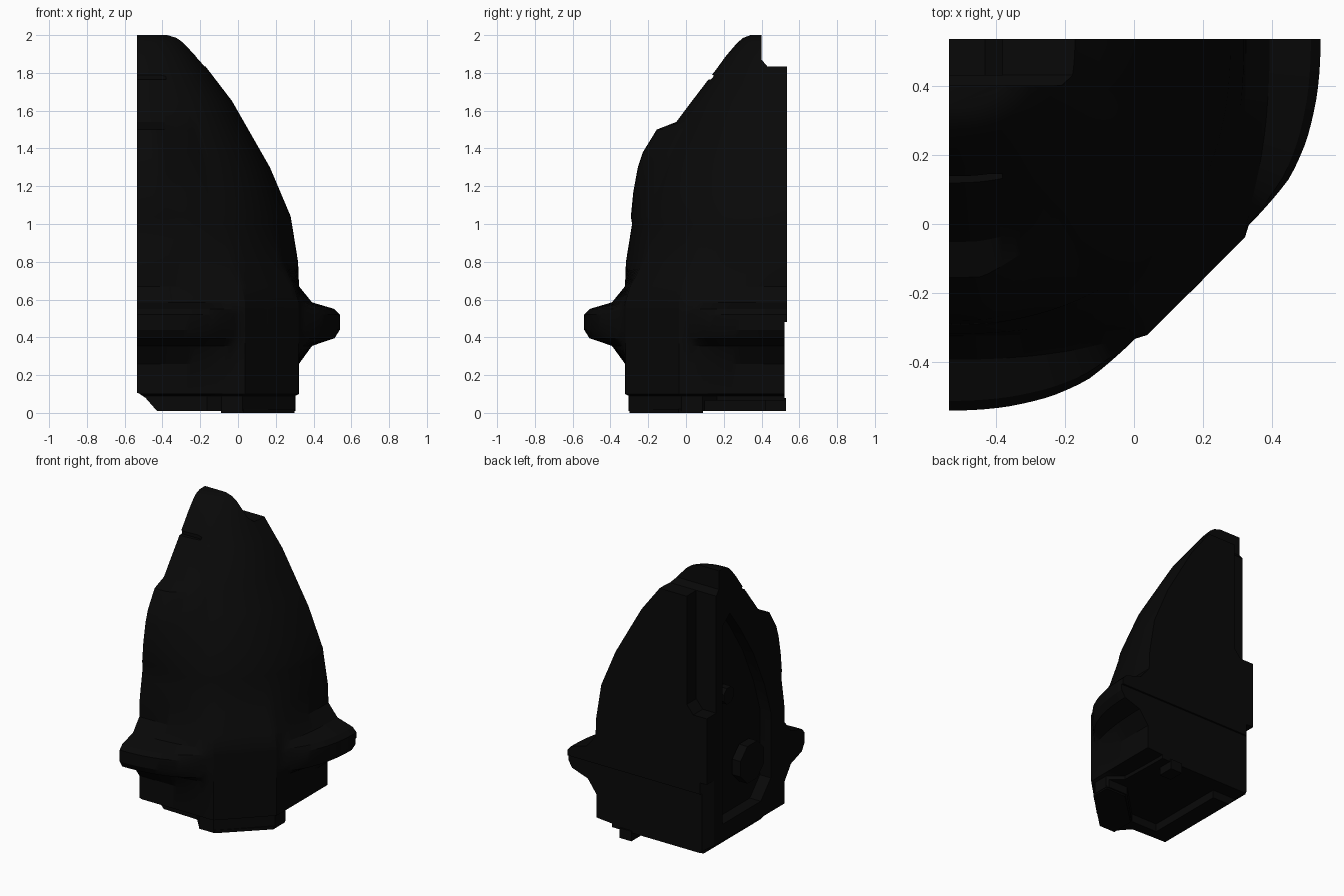
import bpy, bmesh, math

if "Cube" in bpy.data.objects:
    bpy.data.objects.remove(bpy.data.objects["Cube"])

CX, CY = -0.534, 0.534      # inner corner where the two flat cut faces meet

dark = bpy.data.materials.new("near_black")
dark.diffuse_color = (0.0025, 0.0025, 0.0025, 1)
dark.use_nodes = True
dark.node_tree.nodes["Principled BSDF"].inputs["Base Color"].default_value = dark.diffuse_color


def interp(pts, t):
    if t <= pts[0][0]:
        return pts[0][1]
    for (a, u), (b, v) in zip(pts, pts[1:]):
        if t <= b:
            return u + (v - u) * (t - a) / (b - a)
    return pts[-1][1]


def make(name, bm):
    bmesh.ops.recalc_face_normals(bm, faces=bm.faces)
    me = bpy.data.meshes.new(name)
    bm.to_mesh(me)
    bm.free()
    ob = bpy.data.objects.new(name, me)
    bpy.context.collection.objects.link(ob)
    me.materials.append(dark)
    return ob


def prism(name, pts, lo, hi, axis):
    """Extrude a 2D outline: axis x uses (y,z), y uses (x,z), z uses (x,y)."""
    put = {"x": lambda p, d: (d, p[0], p[1]),
           "y": lambda p, d: (p[0], d, p[1]),
           "z": lambda p, d: (p[0], p[1], d)}[axis]
    bm = bmesh.new()
    a = [bm.verts.new(put(p, lo)) for p in pts]
    b = [bm.verts.new(put(p, hi)) for p in pts]
    bm.faces.new(a)
    bm.faces.new(b[::-1])
    for i in range(len(pts)):
        j = (i + 1) % len(pts)
        bm.faces.new((a[i], a[j], b[j], b[i]))
    return make(name, bm)


def rect(u0, u1, v0, v1):
    return [(u0, v0), (u1, v0), (u1, v1), (u0, v1)]


def ngon(u, v, r, n=8):
    return [(u + r * math.cos((i + .5) * math.tau / n),
             v + r * math.sin((i + .5) * math.tau / n)) for i in range(n)]


# Radius, roundness, octagon blend, flange and side bulge as functions of height / angle
radius = [(0, .838), (.09, .838), (.1, .857), (.67, .857), (.8, .852), (1.04, .813), (1.3, .703),
          (1.65, .503), (1.82, .373), (1.89, .322), (1.96, .262), (1.985, .232), (2, .192)]
square = [(.67, 2.45), (.8, 2.3), (1.04, 2.3), (1.3, 2.42), (1.7, 2.55), (2, 2.6)]
octagon = [(.585, 1), (.67, .75), (.8, .2), (1.0, 0)]
flange_w = [(.26, 0), (.355, .32), (.395, .87), (.44, 1), (.52, 1), (.55, .87), (.585, .32), (.67, 0)]
flange_r = [(0, 1.073), (9, 1.075), (16, 1.073), (22, 1.063), (28, 1.035), (34, 1.01)]
bulge = [(1.0, 0), (1.17, .055), (1.38, .105), (1.5, .10), (1.54, .02), (1.6, 0)]
heights = [.01, .09, .1, .26, .355, .395, .44, .52, .55, .585, .67, .8, .92, 1.0, 1.04, 1.17, 1.3, 1.38,
           1.5, 1.54, 1.65, 1.74, 1.82, 1.89, 1.96, 1.985, 2.0]

# Quarter shell body with the flange and chamfered diagonal
bm = bmesh.new()
rings = []
N = 48
for z in heights:
    R, w, q = interp(radius, z), interp(octagon, z), interp(square, z)
    ring = [bm.verts.new((CX, CY, z))]
    for i in range(N + 1):
        deg = 90 * i / N
        m = min(deg, 90 - deg)
        c, s = abs(math.cos(math.radians(deg))), abs(math.sin(math.radians(deg)))
        rnd = R / (c ** q + s ** q) ** (1 / q)
        octa = min(R / max(c, s), R * 1.177 * math.sqrt(2) / (c + s))
        base = rnd + (octa - rnd) * w
        if z < .095 and m < 27:
            base -= .10
        r = base + interp(flange_w, z) * max(0, interp(flange_r, m) - base)
        r += interp(bulge, z) * interp([(0, 1), (8, 1), (16, .6), (30, 0)], deg)
        ring.append(bm.verts.new((CX + r * s, CY - r * c, z)))
    rings.append(ring)
for a, b in zip(rings, rings[1:]):
    for i in range(N + 2):
        j = (i + 1) % (N + 2)
        bm.faces.new((a[i], a[j], b[j], b[i]))
bm.faces.new(rings[0])
bm.faces.new(rings[-1])
body = make("quarter_shell", bm)

# Cutters: corner channel, tip step, groove, chamfers, side pocket, back band and underside
pocket = [(.36, .22), (.36, 1.6), (.28, 1.66), (.16, 1.5), (.02, 1.28), (-.1, 1.02),
          (-.17, .8), (-.17, .34), (-.06, .22)]
under = [(-.3, -.14), (-.1, -.14), (.14, .1), (.5, .1), (.5, .7), (-.7, .7), (-.7, .42), (-.3, .42)]
cutters = [
    prism("channel_cutter", [(-.7, 1.02), (-.43, 1.02), (-.38, 1.08), (-.38, 2.2), (-.7, 2.2)], .43, .7, "y"),
    prism("tip_cutter", [(.4, 1.87), (.43, 1.835), (.7, 1.83), (.7, 2.2), (.4, 2.2)], -.7, .2, "x"),
    prism("groove_cutter", rect(-.3, .145, 1.765, 1.79), -.7, -.38, "x"),
    prism("chamfer_cutter", [(-.7, .105), (-.528, .105), (-.49, .08), (-.42, 0), (-.42, -.1), (-.7, -.1)],
          -.7, .7, "y"),
    prism("corner_cutter", [(-.7, .455), (-.535, .455), (-.48, .535), (-.48, .7), (-.7, .7)], -.1, .56, "z"),
    prism("pocket_cutter", pocket, -.7, -.45, "x"),
    prism("back_band_cutter", rect(-.7, .7, -.1, .48), .522, .7, "y"),
    prism("underside_cutter", under, -.1, .065, "z"),
]
for c in cutters:
    mod = body.modifiers.new(c.name, "BOOLEAN")
    mod.operation, mod.object, mod.solver = "DIFFERENCE", c, "EXACT"
bpy.context.view_layer.objects.active = body
body.select_set(True)
for c in cutters:
    bpy.ops.object.modifier_apply(modifier=c.name)
    bpy.data.objects.remove(c)
bpy.ops.object.shade_smooth_by_angle(angle=math.radians(28))

# Pegs in the side pocket and a small locating peg under the back edge
prism("large_peg", ngon(.02, .52, .14), -.46, -.525, "x")
prism("small_peg", ngon(.27, 1.08, .06), -.46, -.52, "x")
prism("locating_peg", rect(.05, .14, .42, .53), .01, .08, "z")

# Lower lip of the diagonal foot
prism("foot_lip", [(-.09, -.3), (.03, -.3), (.3, -.04), (.3, .09), (.15, .09), (-.09, -.14)],
      0, .02, "z")
